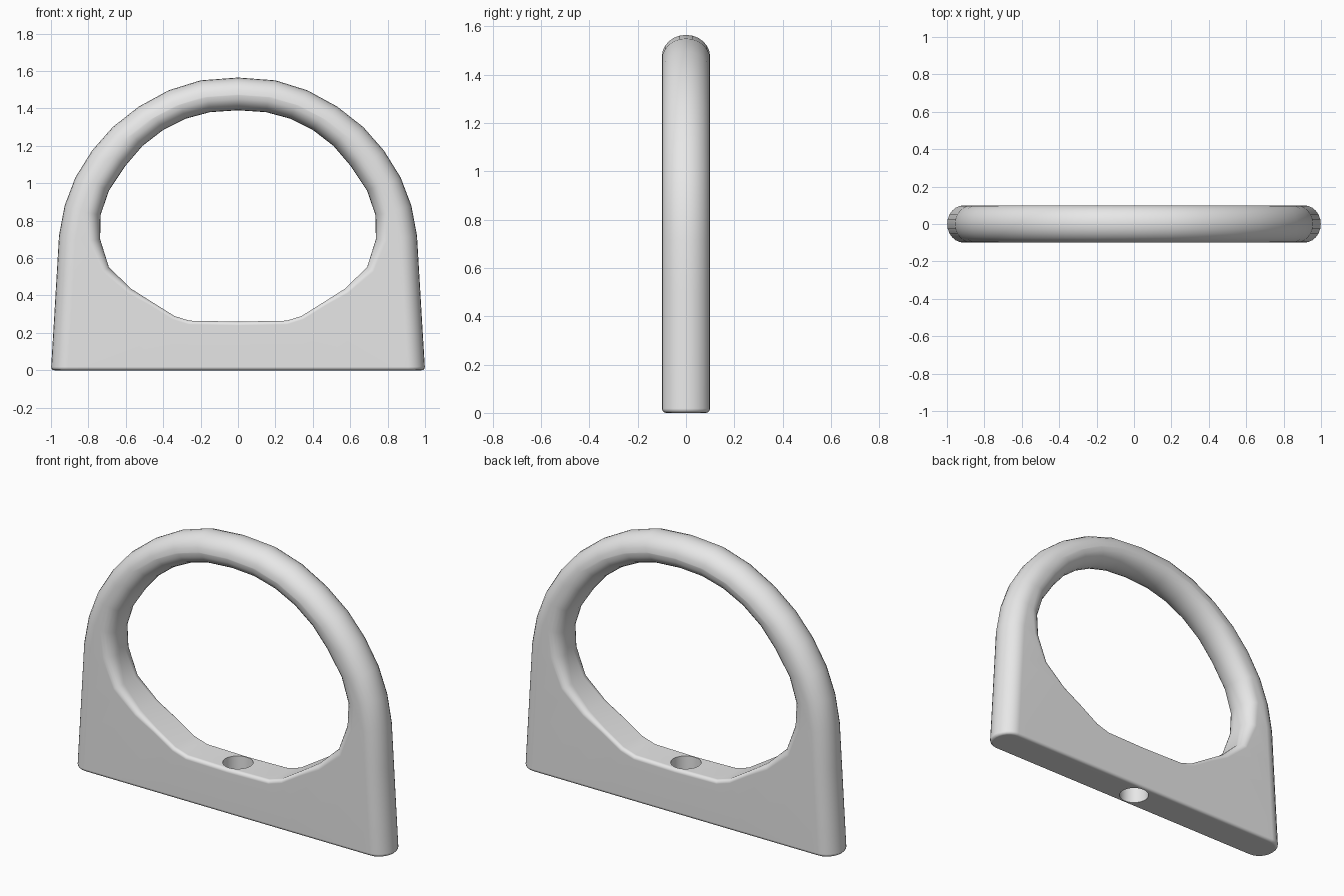
import bpy, bmesh, math
from mathutils import Vector

if "Cube" in bpy.data.objects:
    bpy.data.objects.remove(bpy.data.objects["Cube"])

HALF_T = 0.1      # half thickness in y
ARC = 6           # steps per rounded corner

# Half profile from top centre to bottom centre: outer x, z, inner x, z, inner roundness
# (the outer line runs below the ground and is trimmed flat afterwards)
HALF = [
    (0.00, 1.565, 0.00, 1.39, 1), (0.20, 1.55, 0.15, 1.38, 1),
    (0.37, 1.497, 0.28, 1.345, 1), (0.53, 1.41, 0.40, 1.285, 1),
    (0.67, 1.30, 0.51, 1.20, 1), (0.78, 1.175, 0.60, 1.095, 1),
    (0.87, 1.03, 0.69, 0.96, 1), (0.927, 0.88, 0.735, 0.83, 0.9),
    (0.957, 0.72, 0.737, 0.70, 0.65), (0.970, 0.50, 0.69, 0.55, 0.35),
    (0.983, 0.28, 0.57, 0.435, 0.15), (1.003, -0.05, 0.46, 0.365, 0),
    (1.018, -0.30, 0.34, 0.29, 0), (0.60, -0.30, 0.26, 0.265, 0),
    (0.00, -0.30, 0.00, 0.26, 0),
]
loop = HALF + [(-a, b, -c, d, r) for a, b, c, d, r in HALF[-2:0:-1]]
outer = [Vector((p[0], p[1])) for p in loop]
inner = [Vector((p[2], p[3])) for p in loop]
N = len(loop)


def inward(pts, i):
    """Normal of a clockwise profile, pointing to its middle."""
    a = (pts[i] - pts[i - 1]).normalized()
    b = (pts[(i + 1) % N] - pts[i]).normalized()
    t = (a + b).normalized()
    return Vector((t.y, -t.x))


def section(i):
    """Closed cross-section: rounded outer edge, flat sides, rounded inner edge."""
    no, ni = inward(outer, i), inward(inner, i)
    r = loop[i][4]
    ri, ry = 0.02 + 0.06 * r, 0.02 + 0.08 * r
    side = []
    for k in range(ARC + 1):
        a = math.pi / 2 * k / ARC
        p = outer[i] + no * 0.09 * (1 - math.cos(a))
        side.append((p.x, HALF_T * math.sin(a), p.y))
    for k in range(ARC, -1, -1):
        a = math.pi / 2 * k / ARC
        p = inner[i] - ni * ri * (1 - math.cos(a))
        side.append((p.x, HALF_T - ry + ry * math.sin(a), p.y))
    return side + [(x, -y, z) for x, y, z in reversed(side)]


# Handle body lofted around the loop
bm = bmesh.new()
rings = [[bm.verts.new(c) for c in section(i)] for i in range(N)]
M = len(rings[0])
for i in range(N):
    a, b = rings[i], rings[(i + 1) % N]
    for j in range(M):
        k = (j + 1) % M
        bm.faces.new((a[j], a[k], b[k], b[j]))
bmesh.ops.remove_doubles(bm, verts=bm.verts[:], dist=0.0005)

# Flat base with a small rounded edge
cut = bmesh.ops.bisect_plane(bm, geom=bm.verts[:] + bm.edges[:] + bm.faces[:],
                             plane_co=(0, 0, 0), plane_no=(0, 0, -1), clear_outer=True)
rim = [e for e in cut["geom_cut"] if isinstance(e, bmesh.types.BMEdge)]
bmesh.ops.contextual_create(bm, geom=rim)
bmesh.ops.recalc_face_normals(bm, faces=bm.faces[:])
bmesh.ops.bevel(bm, geom=rim, offset=0.018, segments=3, profile=0.5,
                affect='EDGES', clamp_overlap=False)
bmesh.ops.recalc_face_normals(bm, faces=bm.faces[:])
me = bpy.data.meshes.new("handle_ring")
bm.to_mesh(me)
bm.free()
body = bpy.data.objects.new("handle_ring", me)
bpy.context.collection.objects.link(body)

grey = bpy.data.materials.new("light grey")
grey.diffuse_color = (0.8, 0.8, 0.8, 1)
grey.use_nodes = True
grey.node_tree.nodes["Principled BSDF"].inputs["Base Color"].default_value = grey.diffuse_color
me.materials.append(grey)

# Screw hole through the base
bpy.ops.mesh.primitive_cylinder_add(vertices=32, radius=0.08, depth=0.8, location=(0, 0, 0.1))
cutter = bpy.context.object
cutter.name = "screw_hole_cutter"
cutter.hide_render = True
cutter.data.materials.append(grey)
mod = body.modifiers.new("screw_hole", 'BOOLEAN')
mod.operation = 'DIFFERENCE'
mod.solver = 'EXACT'
mod.object = cutter
bpy.ops.object.select_all(action='DESELECT')
body.select_set(True)
bpy.context.view_layer.objects.active = body
bpy.ops.object.modifier_apply(modifier=mod.name)
bpy.data.objects.remove(cutter)
bpy.ops.object.shade_smooth_by_angle(angle=math.radians(40))
wn = body.modifiers.new("even_shading", 'WEIGHTED_NORMAL')
wn.keep_sharp = True
